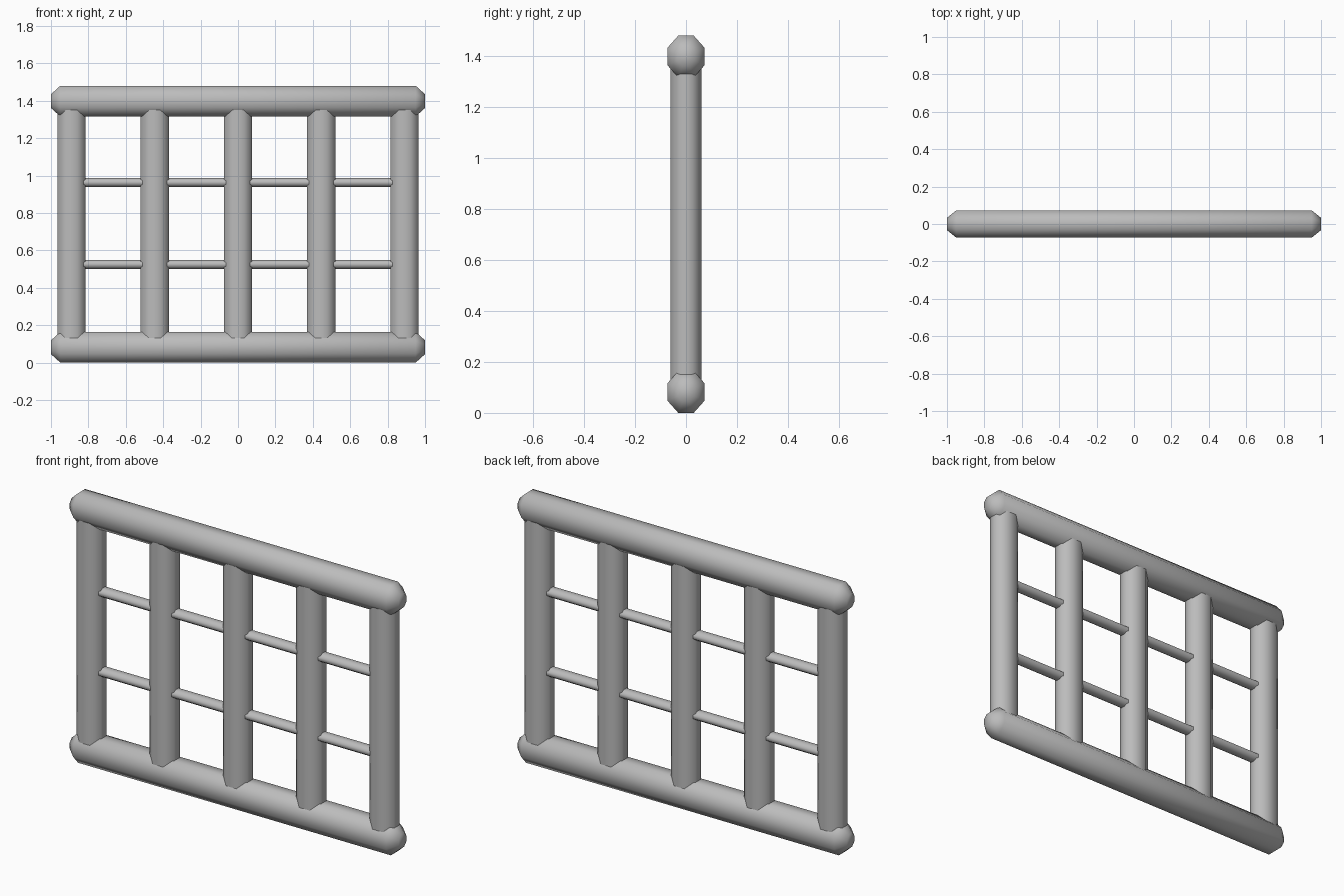
import bpy, bmesh, math
from mathutils import Matrix, Vector

cube = bpy.data.objects.get("Cube")
if cube:
    bpy.data.objects.remove(cube, do_unlink=True)

grey = bpy.data.materials.new("plain grey")
grey.use_nodes = True
colour = (0.5, 0.5, 0.5, 1)
grey.diffuse_color = colour
grey.node_tree.nodes["Principled BSDF"].inputs["Base Color"].default_value = colour

SIDES = 8


def bar(name, centre, half_length, half_u, half_v, along_x, chamfer=0.0, tip=1.0):
    """Octagonal bar lofted along its axis, with optional tapered ends."""
    stations = [(-half_length, tip), (half_length, tip)]
    if chamfer:
        inner = half_length - chamfer
        stations[1:1] = [(-inner, 1), (inner, 1)]
    corner = 1 / math.cos(math.pi / SIDES)
    bm = bmesh.new()
    rings = []
    for t, s in stations:
        ring = []
        for i in range(SIDES):
            a = (i + 0.5) * math.tau / SIDES
            u = math.cos(a) * half_u * corner * s
            v = math.sin(a) * half_v * corner * s
            ring.append(bm.verts.new((t, u, v) if along_x else (u, v, t)))
        rings.append(ring)
    for a, b in zip(rings, rings[1:]):
        for i in range(SIDES):
            j = (i + 1) % SIDES
            bm.faces.new((a[i], a[j], b[j], b[i]))
    bm.faces.new(rings[0])
    bm.faces.new(rings[-1])
    bmesh.ops.recalc_face_normals(bm, faces=bm.faces)
    bmesh.ops.transform(bm, matrix=Matrix.Translation(Vector(centre)), verts=bm.verts)
    mesh = bpy.data.meshes.new(name)
    bm.to_mesh(mesh)
    bm.free()
    mesh.materials.append(grey)
    obj = bpy.data.objects.new(name, mesh)
    bpy.context.collection.objects.link(obj)
    bpy.ops.object.select_all(action="DESELECT")
    obj.select_set(True)
    bpy.context.view_layer.objects.active = obj
    bpy.ops.object.shade_smooth_by_angle(angle=math.radians(60))
    return obj


HEIGHT = 1.48
RAIL_Z = 0.082
SPACING = 0.445

# Thick rails with tapered ends
for name, z in (("bottom_rail", RAIL_Z), ("top_rail", HEIGHT - RAIL_Z)):
    bar(name, (0, 0, z), 1.0, 0.073, RAIL_Z, True, chamfer=0.05, tip=0.45)

# Upright posts sunk into both rails
for i in range(-2, 3):
    bar(f"post_{i + 3}", (i * SPACING, 0, HEIGHT / 2), HEIGHT / 2 - RAIL_Z,
        0.075, 0.06, False)

# Thin crossbars bridging each gap between posts
for row, z in (("lower", 0.525), ("upper", 0.963)):
    for i in range(4):
        bar(f"{row}_crossbar_{i + 1}", ((i - 1.5) * SPACING, 0, z), 0.17,
            0.033, 0.024, True)
